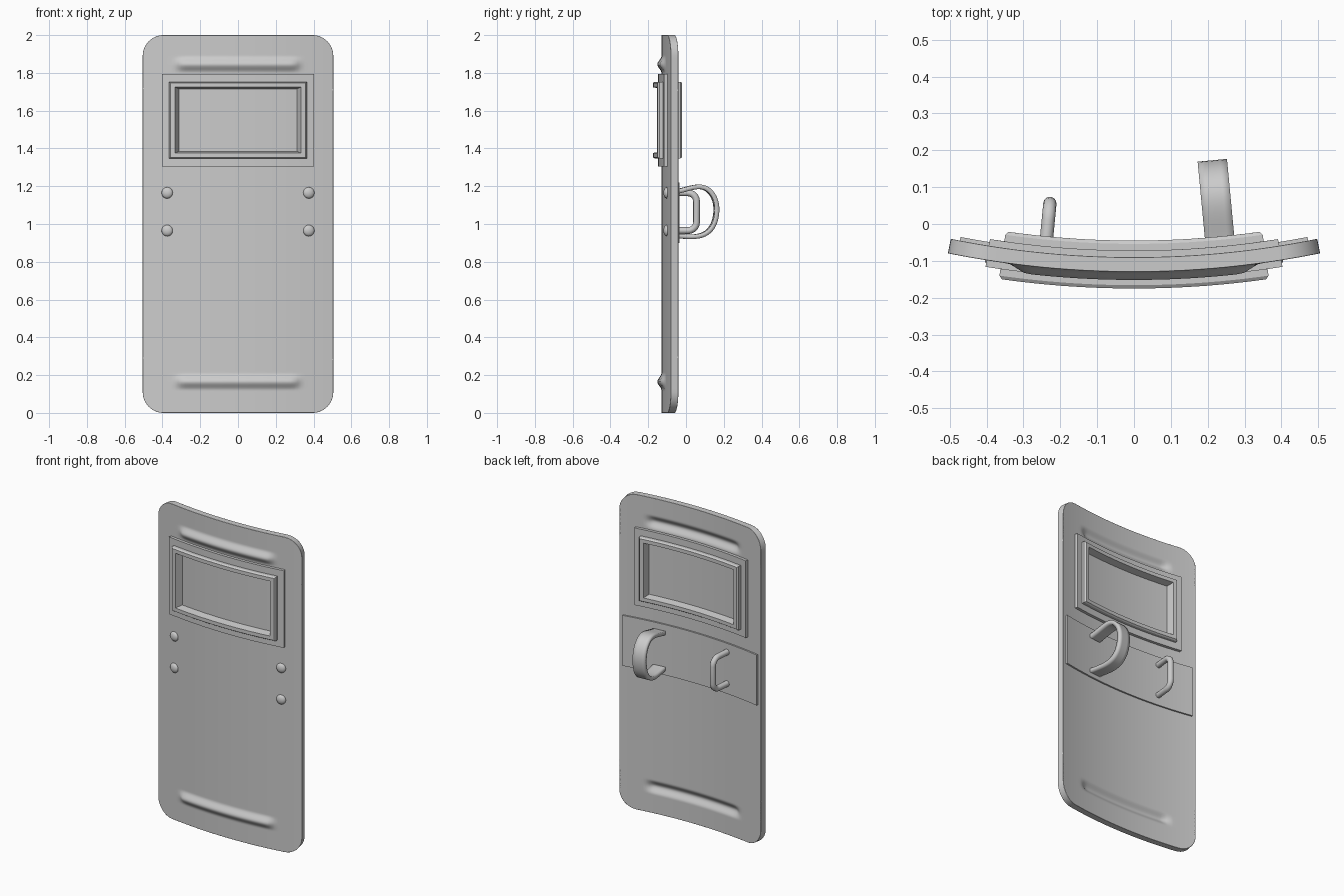
import bpy, bmesh, math
from mathutils import Matrix

cube = bpy.data.objects.get("Cube")
if cube:
    bpy.data.objects.remove(cube, do_unlink=True)

R = 2.55          # bend radius of the front surface
THICK = 0.04      # panel thickness
HALF_W = 0.505
CORNER = 0.11

grey = bpy.data.materials.new("plain_grey")
grey.use_nodes = True
COLOR = (0.6, 0.6, 0.6, 1)
grey.diffuse_color = COLOR
grey.node_tree.nodes["Principled BSDF"].inputs["Base Color"].default_value = COLOR


def bend(x, depth, z):
    """Wrap a flat point round the vertical axis; depth is outward from the front."""
    a = math.asin(x / R)
    r = R + depth
    return (r * math.sin(a), R - 0.13 - r * math.cos(a), z)


def add_object(name, data):
    obj = bpy.data.objects.new(name, data)
    bpy.context.collection.objects.link(obj)
    data.materials.append(grey)
    return obj


def mesh_object(name, bm, recalc=True):
    if recalc:
        bmesh.ops.recalc_face_normals(bm, faces=bm.faces)
    mesh = bpy.data.meshes.new(name)
    bm.to_mesh(mesh)
    bm.free()
    return add_object(name, mesh)


def smooth(obj, angle=35):
    bpy.ops.object.select_all(action='DESELECT')
    obj.select_set(True)
    bpy.context.view_layer.objects.active = obj
    bpy.ops.object.shade_smooth_by_angle(angle=math.radians(angle))


def spread(a, b, n):
    return [a + (b - a) * i / n for i in range(n + 1)]


def slab(name, cols, rows, z_at, depth_at, thick, bevel):
    """Closed curved slab from a grid of columns and rows."""
    bm = bmesh.new()
    layers = []
    for drop in (0, thick):
        grid = []
        for x in cols:
            zs = [z_at(x, t) for t in rows]
            grid.append([bm.verts.new(bend(x, depth_at(x, z) - drop, z)) for z in zs])
        layers.append(grid)
        for a, b in zip(grid, grid[1:]):
            for j in range(len(rows) - 1):
                bm.faces.new((a[j], b[j], b[j + 1], a[j + 1]))
    rims = []
    for g in layers:
        rims.append([c[0] for c in g] + g[-1][1:] + [c[-1] for c in g[-2::-1]] + g[0][-2:0:-1])
    f, k = rims
    n = len(f)
    for i in range(n):
        bm.faces.new((f[i], f[(i + 1) % n], k[(i + 1) % n], k[i]))
    obj = mesh_object(name, bm)
    smooth(obj)
    if bevel:
        mod = obj.modifiers.new("rim", 'BEVEL')
        mod.width = bevel
        mod.segments = 2
        mod.limit_method = 'ANGLE'
        mod.angle_limit = math.radians(50)
    return obj


# Main panel with rounded corners and two pressed ribs
def panel_z(x, t):
    over = max(0, abs(x) - (HALF_W - CORNER))
    half = 1 - CORNER + math.sqrt(max(0, CORNER ** 2 - over ** 2))
    return 1 + t * half


def ease(v):
    v = min(1, max(0, v))
    return v * v * (3 - 2 * v)


def rib(x, z):
    near = min(abs(z - 1.845), abs(z - 0.165))
    return 0.022 * ease(1 - near / 0.045) * ease((0.345 - abs(x)) / 0.06)


inner = HALF_W - CORNER
arc = [inner + CORNER * math.sin(math.pi / 2 * i / 10) for i in range(1, 11)]
cols = [-x for x in reversed(arc)] + spread(-inner, inner, 40) + arc
upper = spread(0.7, 0.98, 36) + [1.0]
rows = [-t for t in reversed(upper)] + spread(-0.6, 0.6, 8) + upper
slab("shield_panel", cols, rows, panel_z, rib, THICK, 0.006)

# Reinforcing plate behind the grips
slab("back_plate", spread(-0.48, 0.48, 24), [0.9, 1.22], lambda x, t: t,
     lambda x, z: -THICK + 0.002, 0.012, 0)

# Window frames: nested rectangles of (half width, half height, height off panel)
FRAME = [(0.4, 0.245, -0.004), (0.4, 0.245, 0.018), (0.36, 0.203, 0.018),
         (0.36, 0.203, 0.036), (0.352, 0.197, 0.045), (0.327, 0.174, 0.045),
         (0.312, 0.165, -0.004)]


def window_frame(name, to_depth):
    bm = bmesh.new()
    loops = []
    for w, h, up in FRAME:
        xs = spread(-w, w, 24)
        pts = [(x, 1.55 - h) for x in xs] + [(x, 1.55 + h) for x in reversed(xs)]
        loops.append([bm.verts.new(bend(x, to_depth(up), z)) for x, z in pts])
    for a, b in zip(loops, loops[1:]):
        n = len(a)
        for i in range(n):
            j = (i + 1) % n
            bm.faces.new((a[i], a[j], b[j], b[i]))
    # Orient faces away from the panel
    obj = mesh_object(name, bm)
    smooth(obj, 25)
    return obj


window_frame("front_window_frame", lambda up: up)
window_frame("back_window_frame", lambda up: -THICK - up)

# Domed rivets on the front
for side, x in (("right", -0.375), ("left", 0.375)):
    for level, z in (("lower", 0.965), ("upper", 1.165)):
        bm = bmesh.new()
        bmesh.ops.create_uvsphere(bm, u_segments=20, v_segments=12, radius=0.03)
        bmesh.ops.scale(bm, vec=(1, 1, 0.55), verts=bm.verts)
        turn = Matrix.Rotation(math.asin(x / R), 4, 'Z') @ Matrix.Rotation(math.pi / 2, 4, 'X')
        bmesh.ops.transform(bm, matrix=Matrix.Translation(bend(x, 0, z)) @ turn, verts=bm.verts)
        smooth(mesh_object(f"{level}_{side}_rivet", bm), 60)


def mount(obj, x):
    """Stand a part on the back of the panel, square to its curve."""
    obj.location = bend(x, -THICK, 0)
    obj.rotation_euler.z = math.asin(x / R)


# Arm band: a broad C-shaped strap; points are (distance from panel, height)
band_path = [(0.0, 1.165), (0.06, 1.178), (0.13, 1.2), (0.19, 1.195), (0.235, 1.14),
             (0.245, 1.07), (0.23, 0.995), (0.19, 0.947), (0.13, 0.93), (0.06, 0.934),
             (0.0, 0.94)]
bm = bmesh.new()
edges = [[bm.verts.new((x, y, z)) for y, z in band_path] for x in (-0.04, 0.04)]
for i in range(len(band_path) - 1):
    bm.faces.new((edges[0][i], edges[0][i + 1], edges[1][i + 1], edges[1][i]))
band = mesh_object("arm_band", bm)
smooth(band, 60)
sub = band.modifiers.new("round", 'SUBSURF')
sub.levels = sub.render_levels = 2
sub.boundary_smooth = 'PRESERVE_CORNERS'
solid = band.modifiers.new("thickness", 'SOLIDIFY')
solid.thickness = 0.024
solid.offset = 0
mount(band, 0.24)

# Hand grip: a bent round bar
bend_r = 0.045
top_arc = [(0.09 + bend_r * math.sin(a), 1.165 - bend_r * (1 - math.cos(a)))
           for a in spread(0, math.pi / 2, 5)]
half = [(0.0, 1.165)] + top_arc
grip_path = half + [(y, 2.13 - z) for y, z in reversed(half)]
curve = bpy.data.curves.new("hand_grip", 'CURVE')
curve.dimensions = '3D'
curve.bevel_depth = 0.018
curve.bevel_resolution = 4
curve.use_fill_caps = True
spline = curve.splines.new('POLY')
spline.points.add(len(grip_path) - 1)
for p, (y, z) in zip(spline.points, grip_path):
    p.co = (0, y, z, 1)
mount(add_object("hand_grip", curve), -0.245)
